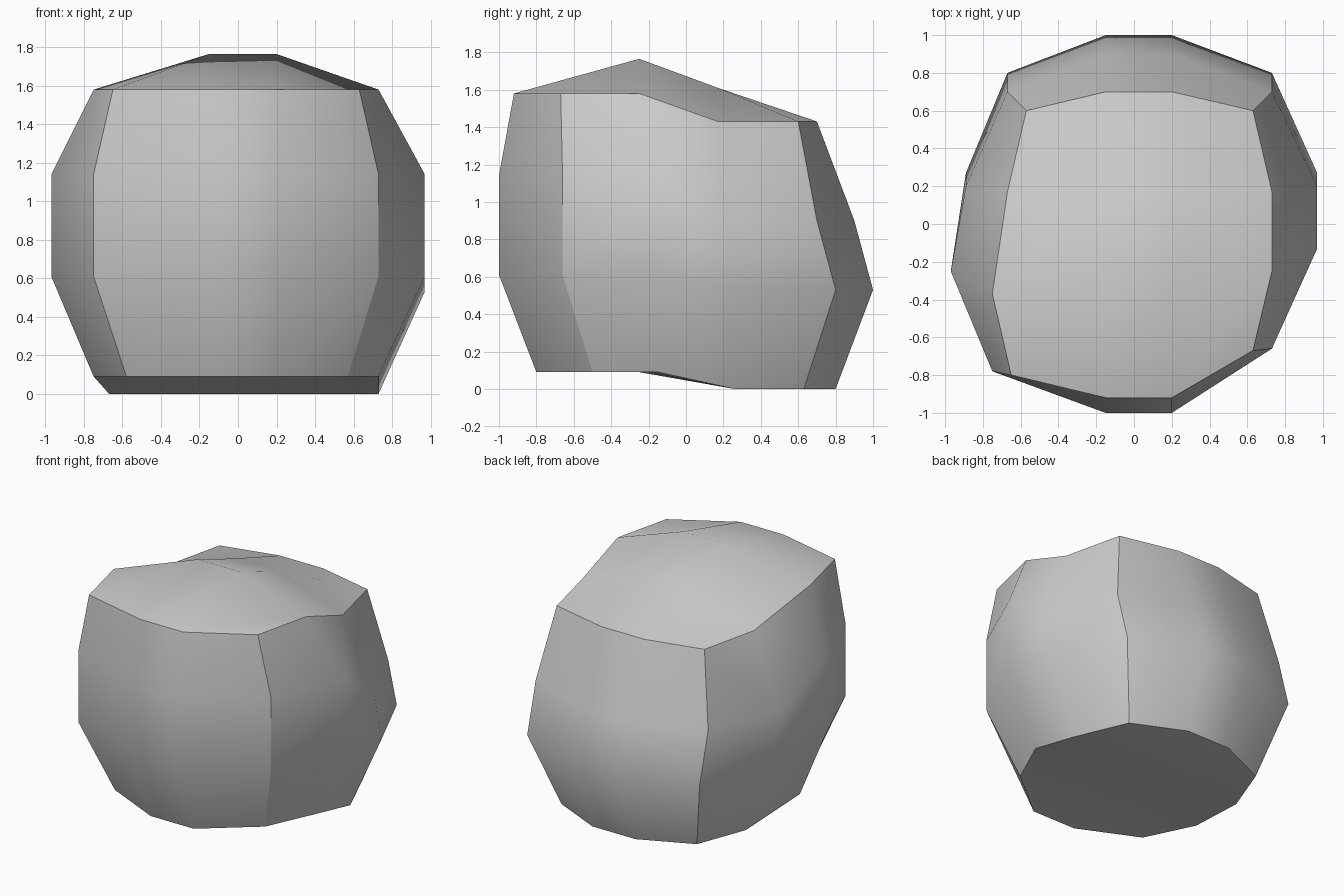
import bpy
import bmesh

old = bpy.data.objects.get("Cube")
if old:
    bpy.data.objects.remove(old, do_unlink=True)

# One plain stone colour
stone = bpy.data.materials.new("stone_grey")
stone.use_nodes = True
grey = (0.6, 0.6, 0.6, 1)
stone.diffuse_color = grey
stone.node_tree.nodes["Principled BSDF"].inputs["Base Color"].default_value = grey

COLUMNS = (None, -0.15, 0.2, None)
N = len(COLUMNS)
LAST = N - 1


def level(front_z, back_z, front_y, back_y, right_side, left_side):
    """Return a function giving the rim point at column i, row j of one level.
    Each side lists its (x, y) points from front to back."""
    def point(i, j):
        z = front_z if j < 2 else back_z
        if i == 0:
            return (*right_side[j], z)
        if i == LAST:
            return (*left_side[j], z)
        return (COLUMNS[i], front_y if j == 0 else back_y, z)
    return point


# Horizontal sections of the block, from the base up
levels = [
    level(0.09, 0, -0.8, 0.8,
          [(-0.58, -0.6), (-0.75, -0.25), (-0.67, 0.26), (-0.53, 0.63)],
          [(0.57, -0.5), (0.73, -0.15), (0.73, 0.26), (0.57, 0.63)]),
    level(0.61, 0.53, -1, 1,
          [(-0.75, -0.78), (-0.97, -0.25), (-0.89, 0.27), (-0.67, 0.8)],
          [(0.73, -0.66), (0.97, -0.13), (0.97, 0.27), (0.73, 0.8)]),
    level(1.14, 0.9, -1, 0.9,
          [(-0.75, -0.78), (-0.97, -0.25), (-0.89, 0.2), (-0.67, 0.7)],
          [(0.73, -0.66), (0.97, -0.13), (0.97, 0.2), (0.73, 0.7)]),
    level(1.58, 1.43, -0.92, 0.7,
          [(-0.65, -0.8), (-0.75, -0.37), (-0.67, 0.17), (-0.57, 0.6)],
          [(0.63, -0.67), (0.73, -0.25), (0.73, 0.17), (0.63, 0.6)]),
]

# Inner rows of the base and the domed top: (y, z)
inner_rows = {0: [(-0.2, 0.09), (0.26, 0)],
              LAST: [(-0.25, 1.765), (0.17, 1.61)]}

bm = bmesh.new()
verts = {}


def vertex(key):
    if key not in verts:
        i, j, k = key
        if 0 < i < LAST and 0 < j < LAST:
            y, z = inner_rows[k][j - 1]
            co = (COLUMNS[i], y, z)
        else:
            co = levels[k](i, j)
        verts[key] = bm.verts.new(co)
    return verts[key]


# Six gridded sides, sharing vertices along their borders
for axis in range(3):
    for end in (0, LAST):
        for a in range(LAST):
            for b in range(LAST):
                corners = []
                for u, v in ((a, b), (a + 1, b), (a + 1, b + 1), (a, b + 1)):
                    key = [u, v]
                    key.insert(axis, end)
                    corners.append(vertex(tuple(key)))
                bm.faces.new(corners).smooth = True

bmesh.ops.recalc_face_normals(bm, faces=bm.faces)

# Keep the borders between the six sides crisp
keys = {v: k for k, v in verts.items()}
for edge in bm.edges:
    ends = [keys[v] for v in edge.verts]
    shared = [p for p, q in zip(*ends) if p == q and p in (0, LAST)]
    edge.smooth = len(shared) < 2

mesh = bpy.data.meshes.new("boulder")
bm.to_mesh(mesh)
bm.free()
mesh.materials.append(stone)
boulder = bpy.data.objects.new("boulder", mesh)
bpy.context.collection.objects.link(boulder)
